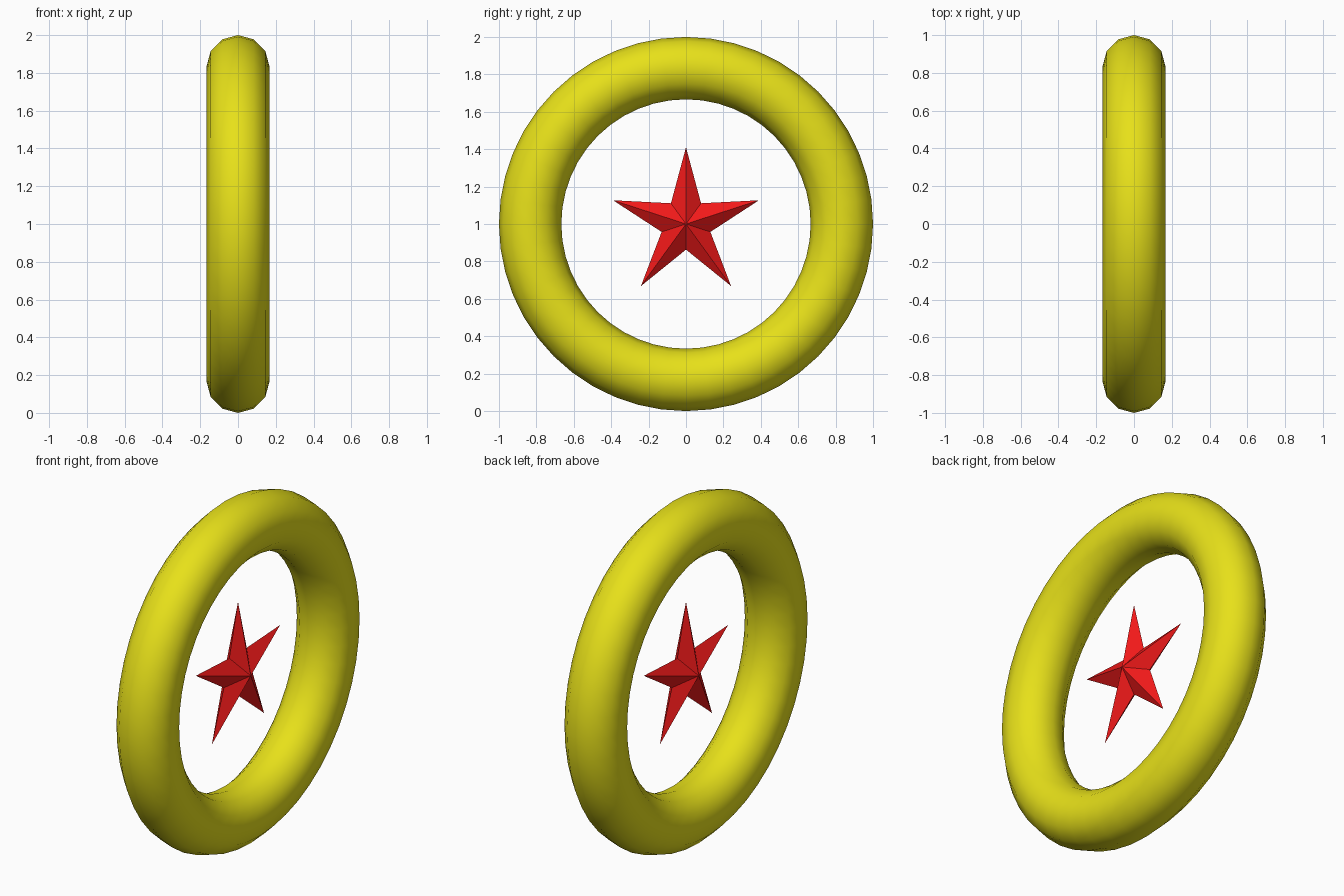
import bpy, bmesh, math

if "Cube" in bpy.data.objects:
    bpy.data.objects.remove(bpy.data.objects["Cube"])


def material(name, color):
    mat = bpy.data.materials.new(name)
    mat.diffuse_color = color
    mat.use_nodes = True
    mat.node_tree.nodes["Principled BSDF"].inputs["Base Color"].default_value = mat.diffuse_color
    return mat


# Upright ring with its axis along x
bpy.ops.mesh.primitive_torus_add(major_radius=0.8333, minor_radius=0.1667,
                                 major_segments=48, minor_segments=12,
                                 location=(0, 0, 1), rotation=(0, math.pi / 2, 0))
ring = bpy.context.object
ring.name = "ring"
bpy.ops.object.shade_smooth()
ring.data.materials.append(material("yellow", (0.8, 0.75, 0.01, 1)))

# Faceted five-pointed star: sharp rim joined to an apex on each side
OUTER, INNER, DEPTH = 0.41, 0.137, 0.083
bm = bmesh.new()
rim = []
for i in range(10):
    a = math.pi / 2 + i * math.pi / 5
    r = INNER if i % 2 else OUTER
    rim.append(bm.verts.new((0, r * math.cos(a), r * math.sin(a))))
right = bm.verts.new((DEPTH, 0, 0))
left = bm.verts.new((-DEPTH, 0, 0))
for i in range(10):
    p, q = rim[i], rim[(i + 1) % 10]
    bm.faces.new((right, p, q))
    bm.faces.new((left, q, p))
mesh = bpy.data.meshes.new("star")
bm.to_mesh(mesh)
bm.free()
star = bpy.data.objects.new("star", mesh)
star.location.z = 1
bpy.context.collection.objects.link(star)
mesh.materials.append(material("red", (0.9, 0.01, 0.01, 1)))
